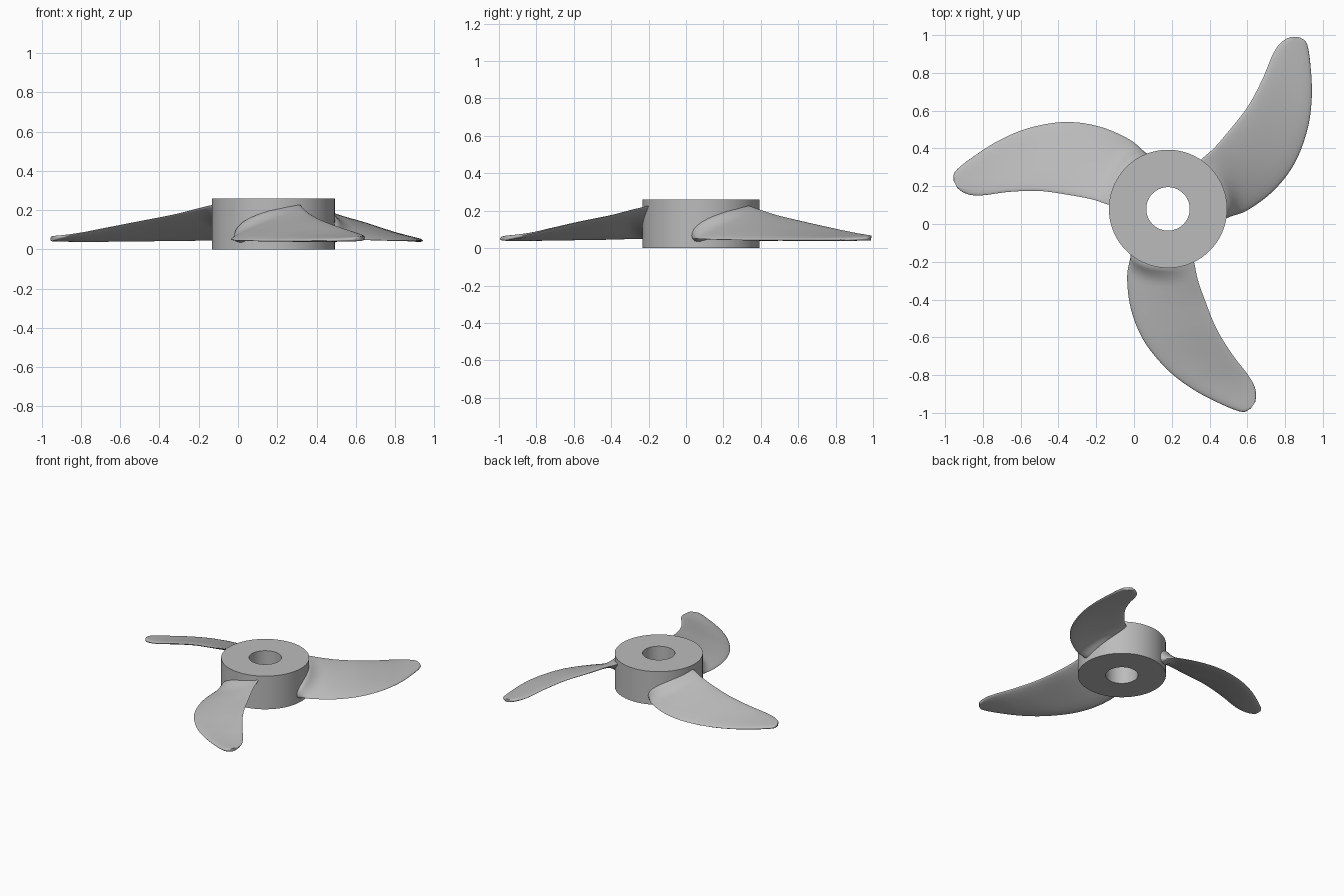
import bpy, bmesh
from math import pi, cos, sin, radians
from mathutils import Vector, Matrix

if "Cube" in bpy.data.objects:
    bpy.data.objects.remove(bpy.data.objects["Cube"])

HUB = Vector((0.18, 0.08, 0))
R_OUT, R_IN, HEIGHT = 0.313, 0.115, 0.26

metal = bpy.data.materials.new("grey metal")
metal.use_nodes = True
metal.diffuse_color = (0.5, 0.5, 0.5, 1)
metal.node_tree.nodes["Principled BSDF"].inputs["Base Color"].default_value = (0.5, 0.5, 0.5, 1)


def finish(bm, name, angle):
    bmesh.ops.recalc_face_normals(bm, faces=bm.faces)
    mesh = bpy.data.meshes.new(name)
    bm.to_mesh(mesh)
    bm.free()
    mesh.materials.append(metal)
    obj = bpy.data.objects.new(name, mesh)
    bpy.context.collection.objects.link(obj)
    bpy.ops.object.select_all(action="DESELECT")
    obj.select_set(True)
    bpy.context.view_layer.objects.active = obj
    bpy.ops.object.shade_smooth_by_angle(angle=radians(angle))
    return obj


def loft(bm, loops, closed):
    """Bridge equal-length vertex loops with quads."""
    pairs = list(zip(loops, loops[1:]))
    if closed:
        pairs.append((loops[-1], loops[0]))
    for a, b in pairs:
        for i in range(len(a)):
            j = (i + 1) % len(a)
            bm.faces.new((a[i], a[j], b[j], b[i]))


# Hub: rectangular profile turned around the shaft axis
bm = bmesh.new()
SIDES = 96
rings = []
for r, z in ((R_OUT, 0), (R_OUT, HEIGHT), (R_IN, HEIGHT), (R_IN, 0)):
    rings.append([bm.verts.new((r * cos(2 * pi * i / SIDES), r * sin(2 * pi * i / SIDES), z))
                  for i in range(SIDES)])
loft(bm, rings, True)
finish(bm, "hub", 30).location = HUB

# Blade stations: low convex edge (x, y, z) and high concave edge (x, y, z)
STATIONS = [
    ((-0.04, 0.22, 0.05), (-0.20, 0.01, 0.24)),
    ((-0.115, 0.29, 0.05), (-0.305, 0.02, 0.226)),
    ((-0.20, 0.365, 0.05), (-0.40, 0.05, 0.203)),
    ((-0.36, 0.435, 0.046), (-0.52, 0.073, 0.173)),
    ((-0.54, 0.46, 0.044), (-0.68, 0.095, 0.142)),
    ((-0.73, 0.43, 0.043), (-0.84, 0.09, 0.11)),
    ((-0.89, 0.365, 0.043), (-0.97, 0.073, 0.083)),
    ((-1.03, 0.277, 0.045), (-1.04, 0.073, 0.07)),
    ((-1.125, 0.20, 0.049), (-1.085, 0.088, 0.062)),
    ((-1.135, 0.15, 0.052), (-1.115, 0.11, 0.058)),
]


def smooth_path(points, steps):
    """Catmull-Rom curve through the points."""
    p = [Vector(v) for v in points]
    p = [2 * p[0] - p[1]] + p + [2 * p[-1] - p[-2]]
    out = []
    for a, b, c, d in zip(p, p[1:], p[2:], p[3:]):
        for k in range(steps):
            t = k / steps
            out.append(0.5 * (2 * b + (c - a) * t + (2 * a - 5 * b + 4 * c - d) * t ** 2
                              + (3 * b - a - 3 * c + d) * t ** 3))
    return out + [p[-2]]


low = smooth_path([s[0] for s in STATIONS], 6)
high = smooth_path([s[1] for s in STATIONS], 6)
CHORD = 16


def blade_point(a, b, angle, along):
    """Point of a thin rounded section, swelling into a fillet at the hub."""
    u = 0.5 - 0.5 * cos(angle)
    side = 1 if angle < pi else -1
    p = a.lerp(b, u)
    chord = (b - a).normalized()
    normal = along.cross(chord).normalized()
    if normal.z < 0:
        normal = -normal
    gap = max(0, p.xy.length - R_OUT)
    root = max(0, 1 - gap / 0.09) ** 2
    shape = max(0, 1 - (2 * u - 1) ** 4) ** 0.5
    half = shape * (0.012 + 0.045 * root * (1 - u ** 2))
    camber = 0.012 * sin(pi * u) * max(0, 1 - gap / 0.5)
    p = p + normal * (side * half + camber)
    p.z = max(0.003, p.z)
    return p


# Three blades around the hub
for n, name in enumerate(("left_blade", "front_blade", "back_blade")):
    bm = bmesh.new()
    turn = Matrix.Rotation(2 * pi * n / 3, 3, "Z")
    sections = []
    for i, (a, b) in enumerate(zip(low, high)):
        j, k = max(0, i - 1), min(len(low) - 1, i + 1)
        along = (low[k] + high[k]) - (low[j] + high[j])
        sections.append([bm.verts.new(turn @ blade_point(a, b, pi * m / CHORD, along))
                         for m in range(2 * CHORD)])
    loft(bm, sections, False)
    bm.faces.new(sections[0])
    bm.faces.new(sections[-1])
    finish(bm, name, 50).location = HUB
